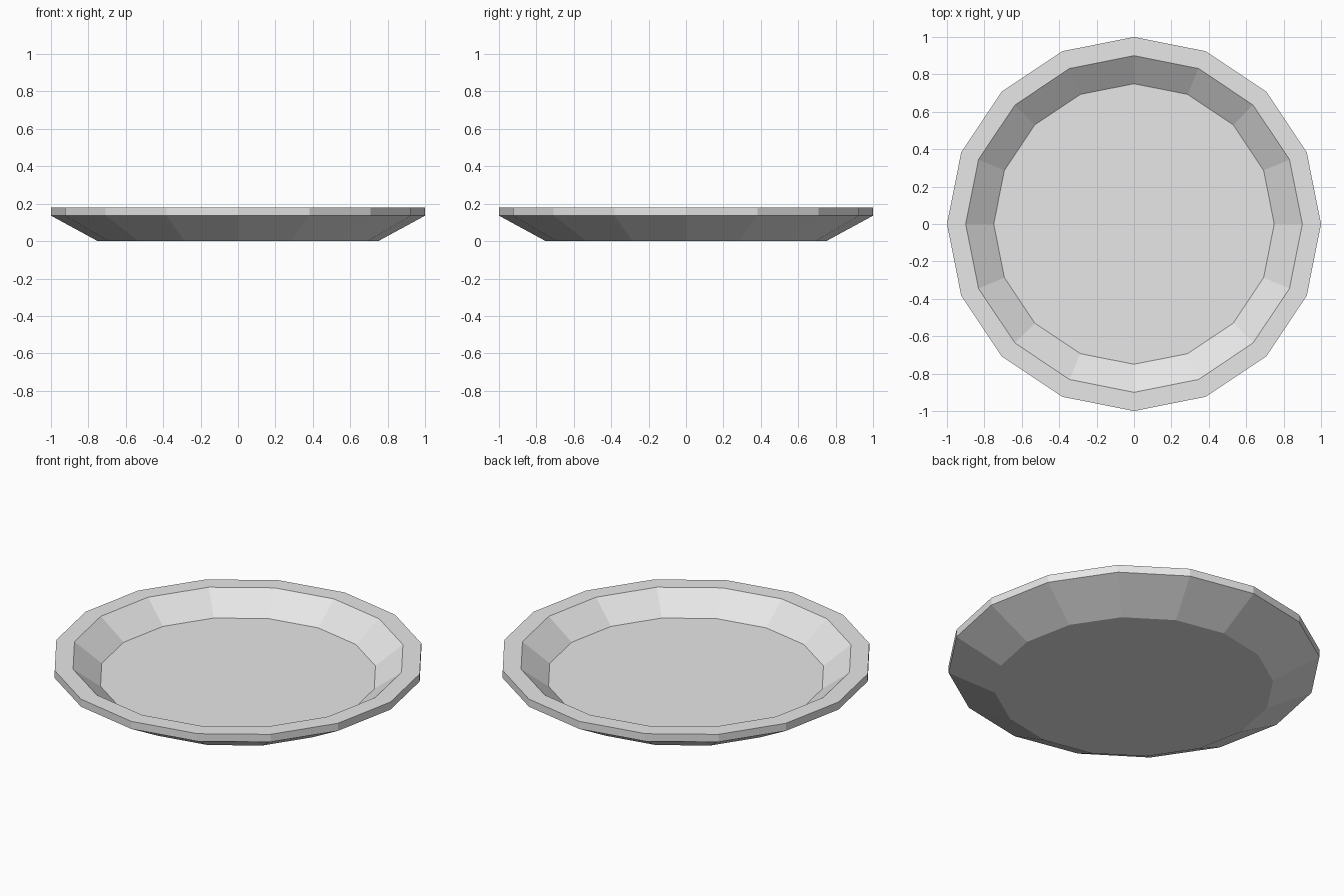
import bpy
import bmesh
from math import cos, sin, tau

cube = bpy.data.objects.get("Cube")
if cube:
    bpy.data.objects.remove(cube)

SIDES = 16

# Plain ceramic colour
ceramic = bpy.data.materials.new("pale_grey_ceramic")
ceramic.use_nodes = True
colour = (0.8, 0.8, 0.8, 1)
ceramic.diffuse_color = colour
ceramic.node_tree.nodes["Principled BSDF"].inputs["Base Color"].default_value = colour

# Plate profile as (radius, height), from the underside round to the inner floor
profile = [(0.75, 0), (1, 0.136), (1, 0.181), (0.9, 0.181), (0.75, 0.067)]

bm = bmesh.new()
rings = [[bm.verts.new((r * cos(tau * i / SIDES), r * sin(tau * i / SIDES), z))
          for i in range(SIDES)] for r, z in profile]

# Walls and rim between neighbouring rings
for lower, upper in zip(rings, rings[1:]):
    for i in range(SIDES):
        j = (i + 1) % SIDES
        bm.faces.new((lower[i], lower[j], upper[j], upper[i]))

# Underside and inner floor
bm.faces.new(rings[0][::-1])
bm.faces.new(rings[-1])
bmesh.ops.recalc_face_normals(bm, faces=bm.faces)

mesh = bpy.data.meshes.new("plate")
bm.to_mesh(mesh)
bm.free()
mesh.materials.append(ceramic)
plate = bpy.data.objects.new("plate", mesh)
bpy.context.collection.objects.link(plate)
